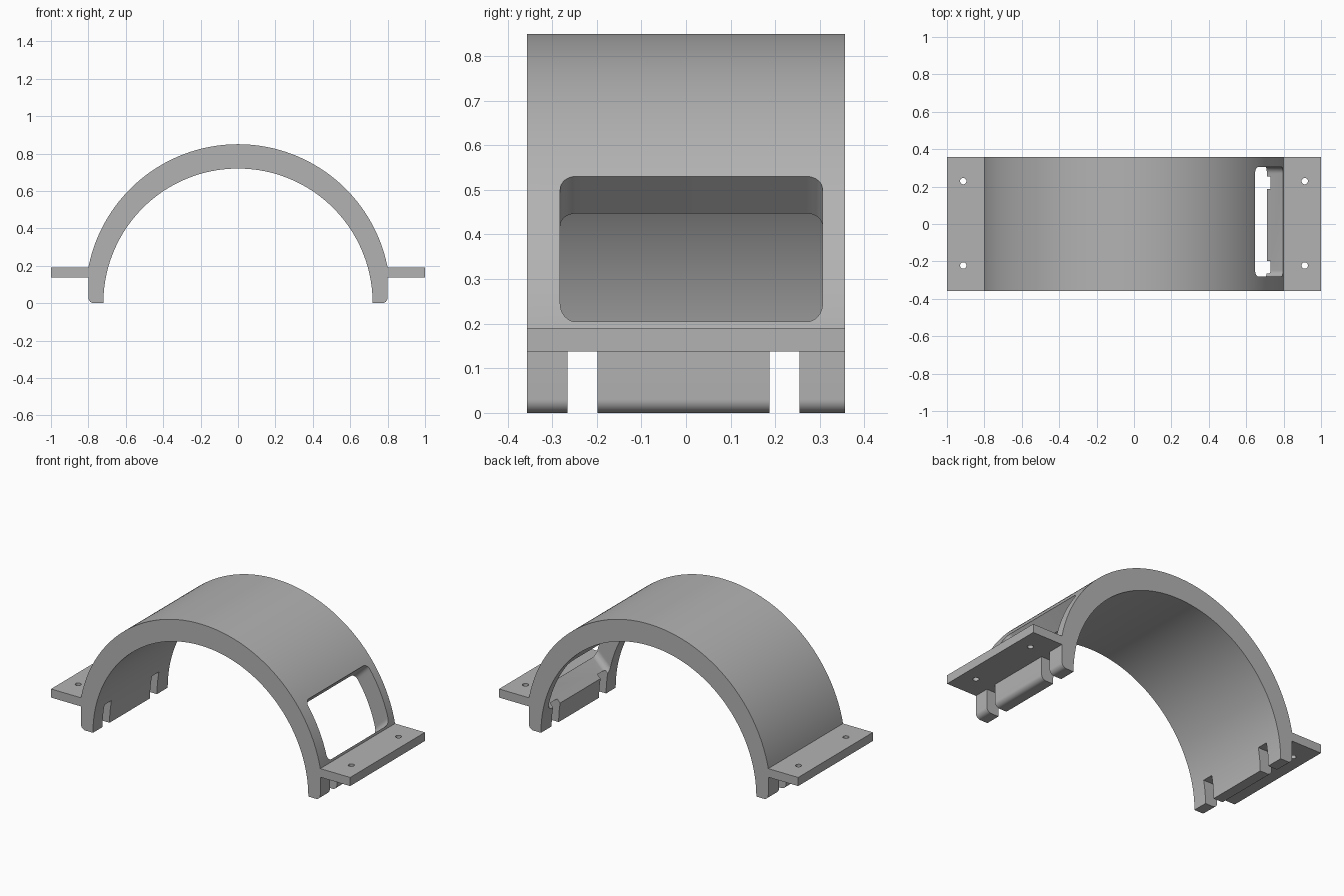
import bpy, bmesh, math
from mathutils import Matrix, Vector

cube = bpy.data.objects.get("Cube")
if cube:
    bpy.data.objects.remove(cube, do_unlink=True)

HALF_DEPTH = 0.357
INNER_R = 0.72
OUTER_R, OUTER_Z = 0.815, 0.035
SIDE_X = 0.8
FLANGE_LOW, FLANGE_TOP = 0.138, 0.19
FOOT_R = 0.03

grey = bpy.data.materials.new("plain_grey")
grey.use_nodes = True
colour = (0.45, 0.45, 0.45, 1)
grey.diffuse_color = colour
grey.node_tree.nodes["Principled BSDF"].inputs["Base Color"].default_value = colour


def arc(cx, cy, r, start, end, steps):
    """Points on a circular arc, angles in radians."""
    angles = [start + (end - start) * i / steps for i in range(steps + 1)]
    return [(cx + r * math.cos(a), cy + r * math.sin(a)) for a in angles]


def prism(name, outline, length, matrix):
    """Extrude a 2D outline along local z, centred, then place it."""
    bm = bmesh.new()
    face = bm.faces.new([bm.verts.new((u, v, -length / 2)) for u, v in outline])
    top = bmesh.ops.extrude_face_region(bm, geom=[face])["geom"]
    bmesh.ops.translate(bm, vec=(0, 0, length),
                        verts=[g for g in top if isinstance(g, bmesh.types.BMVert)])
    bmesh.ops.transform(bm, matrix=matrix, verts=bm.verts)
    bmesh.ops.recalc_face_normals(bm, faces=bm.faces)
    mesh = bpy.data.meshes.new(name)
    bm.to_mesh(mesh)
    bm.free()
    mesh.materials.append(grey)
    obj = bpy.data.objects.new(name, mesh)
    bpy.context.collection.objects.link(obj)
    return obj


def rectangle(w, h):
    return [(-w / 2, -h / 2), (w / 2, -h / 2), (w / 2, h / 2), (-w / 2, h / 2)]


def rounded_rectangle(w, h, r):
    pts = []
    for i, (sx, sy) in enumerate([(1, 1), (-1, 1), (-1, -1), (1, -1)]):
        a = i * math.pi / 2
        pts += arc(sx * (w / 2 - r), sy * (h / 2 - r), r, a, a + math.pi / 2, 8)
    return pts


# Arch with side flanges: right half of the outside, mirrored, then the inner arc
join = math.asin((FLANGE_TOP - OUTER_Z) / OUTER_R)
right = [(INNER_R, 0)]
right += arc(SIDE_X - FOOT_R, FOOT_R, FOOT_R, -math.pi / 2, 0, 8)
right += [(SIDE_X, FLANGE_LOW), (1, FLANGE_LOW), (1, FLANGE_TOP)]
right += arc(0, OUTER_Z, OUTER_R, join, math.pi / 2, 48)
left = [(-x, z) for x, z in reversed(right[:-1])]
inside = arc(0, 0, INNER_R, math.pi, 0, 96)[1:-1]
stand_up = Matrix.Rotation(math.pi / 2, 4, "X")
arch = prism("arch_bracket", right + left + inside, 2 * HALF_DEPTH, stand_up)

cutters = []
# Slanted window through the left wall
u = Vector((0, 1, 0))
v = Vector((-1, 0, 1)).normalized()
w = Vector((1, 0, 1)).normalized()
window_at = v * -0.251 + w * 0.72 + u * 0.012
frame = Matrix((u, v, w)).transposed().to_4x4()
cutters.append(prism("window_cutter", rounded_rectangle(0.588, 0.336, 0.035), 0.5,
                     Matrix.Translation(window_at) @ frame))

for side in (-1, 1):
    # Slots in the feet
    for y in (-0.232, 0.221):
        place = Matrix.Translation((side * 0.76, y, FLANGE_LOW - 0.1))
        cutters.append(prism("slot_cutter", rectangle(0.2, 0.067), 0.2, place))
    # Screw holes in the flanges
    for y in (-0.222, 0.229):
        place = Matrix.Translation((side * 0.913, y, FLANGE_TOP))
        hole = arc(0, 0, 0.017, 0, 2 * math.pi, 24)[:-1]
        cutters.append(prism("hole_cutter", hole, 0.2, place))

# Cut everything out of the bracket
bpy.context.view_layer.objects.active = arch
for cutter in cutters:
    cutter.hide_render = True
    mod = arch.modifiers.new("cut", "BOOLEAN")
    mod.operation = "DIFFERENCE"
    mod.solver = "EXACT"
    mod.object = cutter
    bpy.ops.object.modifier_apply(modifier=mod.name)
for cutter in cutters:
    bpy.data.objects.remove(cutter, do_unlink=True)

bpy.ops.object.select_all(action="DESELECT")
arch.select_set(True)
bpy.ops.object.shade_smooth_by_angle(angle=math.radians(30))
